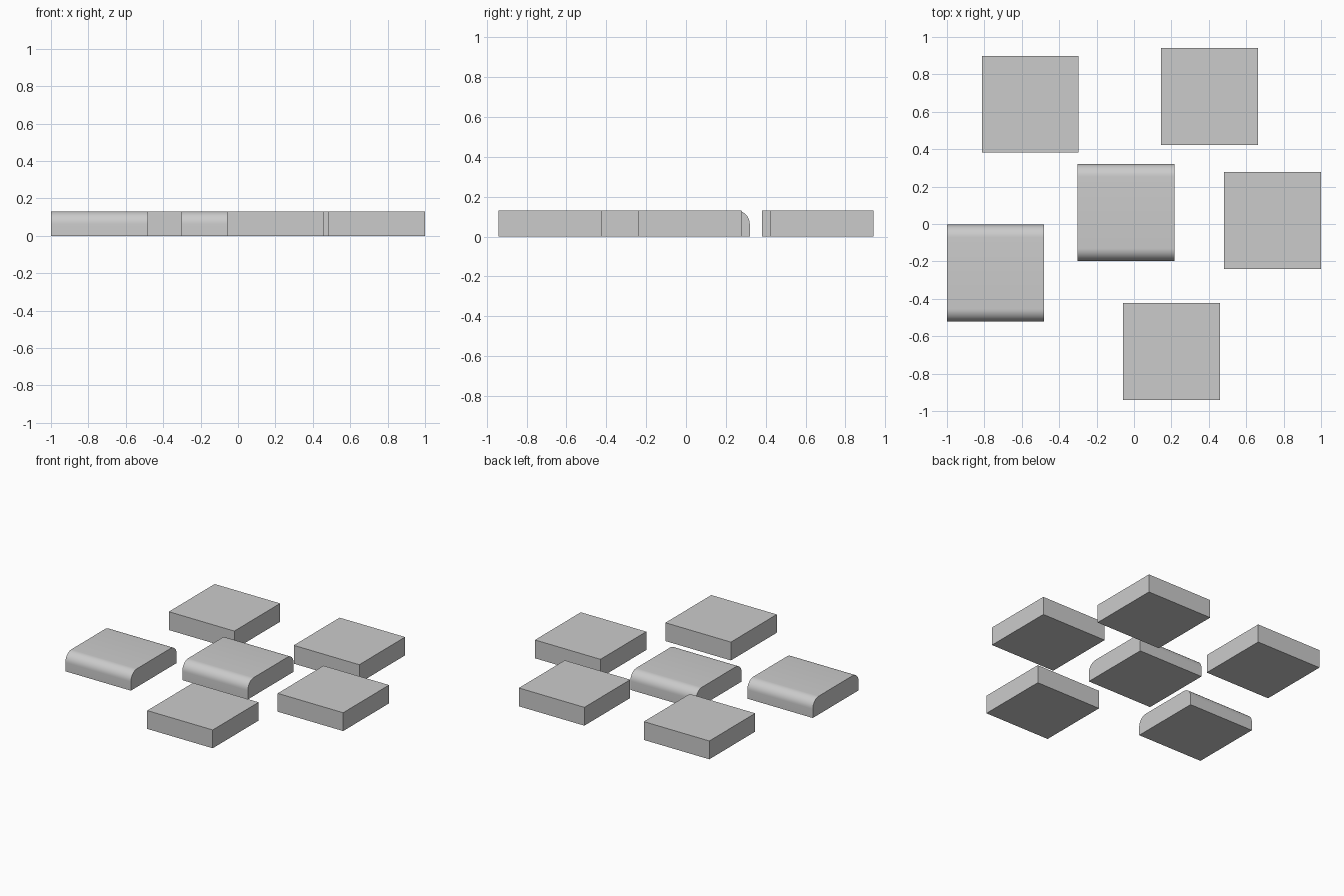
import bpy, bmesh, math

if "Cube" in bpy.data.objects:
    bpy.data.objects.remove(bpy.data.objects["Cube"])

SIZE, HEIGHT, RADIUS, STEPS = 0.518, 0.131, 0.068, 10


def tile(name, x, y, rounded=False):
    # Side profile in the y-z plane, extruded along x
    h = SIZE / 2
    prof = [(-h, 0), (h, 0)]
    if rounded:
        arc = [(h - RADIUS + RADIUS * math.cos(a), HEIGHT - RADIUS + RADIUS * math.sin(a))
               for a in (math.pi / 2 * i / STEPS for i in range(STEPS + 1))]
        prof += arc + [(-py, pz) for py, pz in reversed(arc)]
    else:
        prof += [(h, HEIGHT), (-h, HEIGHT)]
    bm = bmesh.new()
    face = bm.faces.new([bm.verts.new((-h, py, pz)) for py, pz in prof])
    ext = bmesh.ops.extrude_face_region(bm, geom=[face])
    verts = [g for g in ext["geom"] if isinstance(g, bmesh.types.BMVert)]
    bmesh.ops.translate(bm, verts=verts, vec=(SIZE, 0, 0))
    bmesh.ops.recalc_face_normals(bm, faces=bm.faces)
    mesh = bpy.data.meshes.new(name)
    bm.to_mesh(mesh)
    bm.free()
    obj = bpy.data.objects.new(name, mesh)
    obj.location = (x, y, 0)
    bpy.context.collection.objects.link(obj)
    if rounded:
        bpy.ops.object.select_all(action='DESELECT')
        obj.select_set(True)
        bpy.context.view_layer.objects.active = obj
        bpy.ops.object.shade_smooth_by_angle(angle=math.radians(30))


# Four square-edged tiles
for i, (x, y) in enumerate([(-0.555, 0.64), (0.404, 0.682), (0.741, 0.019), (0.2, -0.682)]):
    tile(f"square_tile_{i + 1}", x, y)

# Two tiles with rounded front and back top edges
for i, (x, y) in enumerate([(-0.043, 0.061), (-0.741, -0.263)]):
    tile(f"rounded_tile_{i + 1}", x, y, True)
